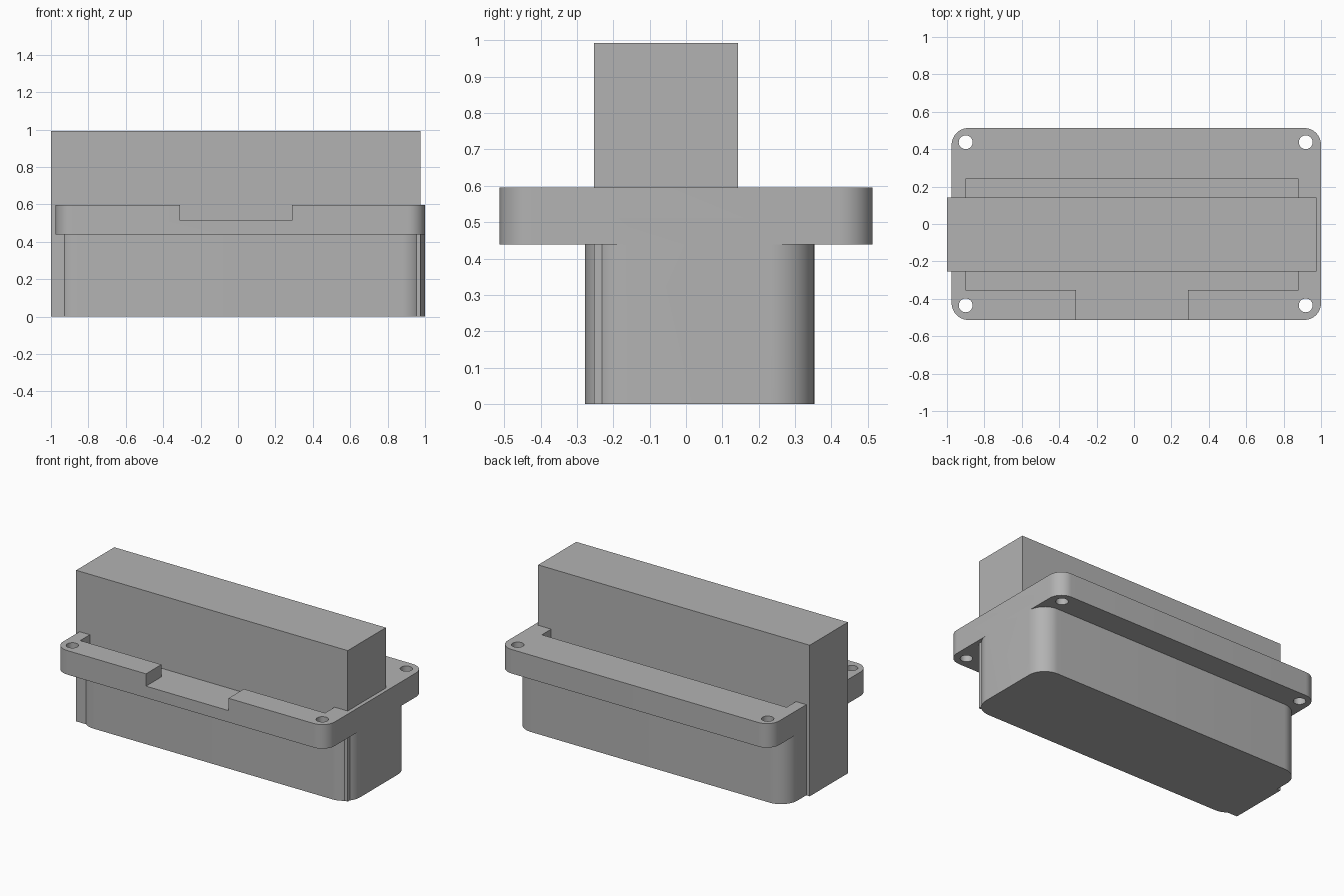
import bpy, bmesh, math

if "Cube" in bpy.data.objects:
    bpy.data.objects.remove(bpy.data.objects["Cube"])

grey = bpy.data.materials.new("plain grey")
grey.diffuse_color = (0.45, 0.45, 0.45, 1)
grey.use_nodes = True
grey.node_tree.nodes["Principled BSDF"].inputs["Base Color"].default_value = grey.diffuse_color


def prism(name, outline, z0, z1):
    """Extrude a flat outline from z0 to z1."""
    bm = bmesh.new()
    base = bm.faces.new([bm.verts.new((x, y, z0)) for x, y in outline])
    top = bmesh.ops.extrude_face_region(bm, geom=[base])["geom"]
    bmesh.ops.translate(bm, vec=(0, 0, z1 - z0),
                        verts=[v for v in top if isinstance(v, bmesh.types.BMVert)])
    bmesh.ops.recalc_face_normals(bm, faces=bm.faces)
    mesh = bpy.data.meshes.new(name)
    bm.to_mesh(mesh)
    bm.free()
    mesh.materials.append(grey)
    ob = bpy.data.objects.new(name, mesh)
    bpy.context.collection.objects.link(ob)
    return ob


def rect(x0, x1, y0, y1):
    return [(x0, y0), (x1, y0), (x1, y1), (x0, y1)]


def rounded(x0, x1, y0, y1, r, n=12):
    pts = []
    corners = [(x1 - r, y1 - r), (x0 + r, y1 - r), (x0 + r, y0 + r), (x1 - r, y0 + r)]
    for q, (cx, cy) in enumerate(corners):
        for i in range(n + 1):
            a = math.pi / 2 * (q + i / n)
            pts.append((cx + r * math.cos(a), cy + r * math.sin(a)))
    return pts


def circle(cx, cy, r, n=32):
    return [(cx + r * math.cos(2 * math.pi * i / n),
             cy + r * math.sin(2 * math.pi * i / n)) for i in range(n)]


def combine(target, tool, op):
    """Apply a boolean and remove the tool."""
    mod = target.modifiers.new(op, 'BOOLEAN')
    mod.operation, mod.solver, mod.object = op, 'EXACT', tool
    bpy.context.view_layer.objects.active = target
    bpy.ops.object.modifier_apply(modifier=mod.name)
    bpy.data.objects.remove(tool)


# Mounting flange with a shallow recess, front notch and four screw holes
housing = prism("connector_housing", rounded(-0.975, 1.0, -0.513, 0.513, 0.09), 0.438, 0.596)
combine(housing, prism("recess", rect(-0.9, 0.88, -0.353, 0.24), 0.515, 0.7), 'DIFFERENCE')
combine(housing, prism("notch", rect(-0.31, 0.29, -0.6, -0.3), 0.515, 0.7), 'DIFFERENCE')
for x in (-0.9, 0.918):
    for y in (-0.435, 0.437):
        combine(housing, prism("screw_hole", circle(x, y, 0.037), 0.3, 0.7), 'DIFFERENCE')

# Rounded lower body, flush with the flange ends
combine(housing, prism("lower_body", rounded(-0.975, 1.0, -0.278, 0.353, 0.12), 0, 0.5), 'UNION')

# Tall rectangular block running through the whole part
combine(housing, prism("block", rect(-1.0, 0.975, -0.253, 0.143), 0, 0.993), 'UNION')

# Smooth the rounded walls, keep hard edges
bpy.ops.object.select_all(action='DESELECT')
housing.select_set(True)
bpy.context.view_layer.objects.active = housing
bpy.ops.object.shade_smooth_by_angle(angle=math.radians(30))
